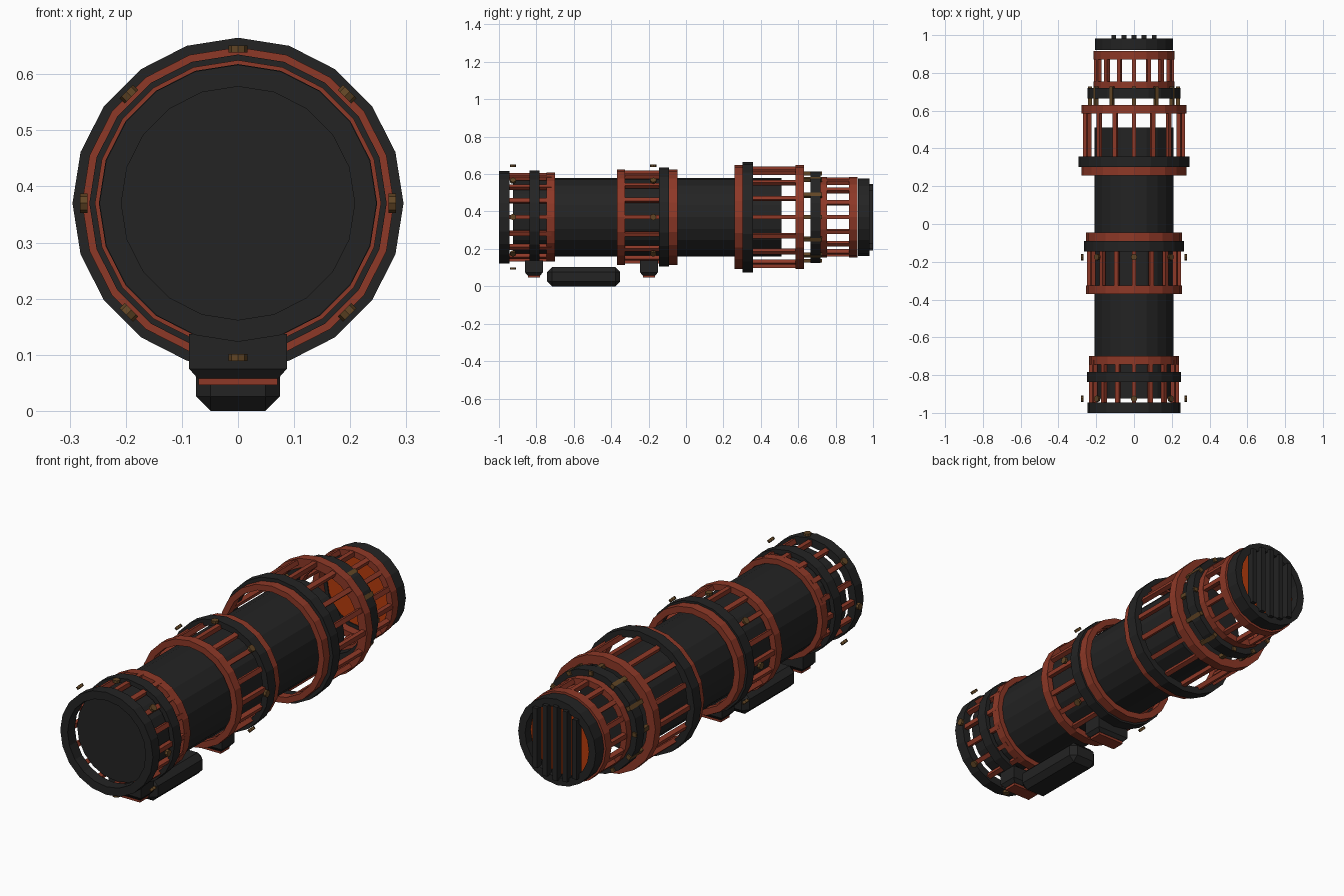
import bpy, bmesh, math
from mathutils import Matrix, Vector

if "Cube" in bpy.data.objects:
    bpy.data.objects.remove(bpy.data.objects["Cube"])

CZ = 0.37   # height of the barrel axis


def mat(name, rgb):
    m = bpy.data.materials.new(name)
    m.diffuse_color = (*rgb, 1)
    m.use_nodes = True
    m.node_tree.nodes["Principled BSDF"].inputs["Base Color"].default_value = m.diffuse_color
    return m


DARK = mat("charcoal metal", (0.017, 0.017, 0.017))
RED = mat("rust red", (0.27, 0.04, 0.02))
BRASS = mat("dark brass", (0.12, 0.06, 0.018))
GLOW = mat("ember orange", (0.47, 0.045, 0.004))


def finish(name, bm, material):
    bmesh.ops.recalc_face_normals(bm, faces=bm.faces)
    me = bpy.data.meshes.new(name)
    bm.to_mesh(me)
    bm.free()
    me.materials.append(material)
    ob = bpy.data.objects.new(name, me)
    bpy.context.collection.objects.link(ob)
    return ob


def lathe(name, material, y0, y1, r, inner=0, n=20):
    """Disc (inner=0) or hollow ring around the barrel axis."""
    bm = bmesh.new()

    def loop(rad, y):
        return [bm.verts.new((rad * math.sin(2 * math.pi * i / n), y,
                              CZ + rad * math.cos(2 * math.pi * i / n))) for i in range(n)]
    a, b = loop(r, y0), loop(r, y1)
    loops = [a, b]
    if inner:
        loops += [loop(inner, y1), loop(inner, y0), a]
    else:
        bm.faces.new(a)
        bm.faces.new(b)
    for p, q in zip(loops, loops[1:]):
        for i in range(n):
            j = (i + 1) % n
            bm.faces.new((p[i], p[j], q[j], q[i]))
    return finish(name, bm, material)


def add_box(bm, lo, hi, matrix=Matrix()):
    lo, hi = Vector(lo), Vector(hi)
    m = matrix @ Matrix.Translation((lo + hi) / 2) @ Matrix.Diagonal((*(hi - lo), 1))
    return bmesh.ops.create_cube(bm, size=1, matrix=m)["verts"]


def around(i, n):
    return Matrix.Translation((0, 0, CZ)) @ Matrix.Rotation(2 * math.pi * i / n, 4, 'Y')


def bars(name, material, y0, y1, r, w=0.022, n=16):
    """Ring of square bars running along the barrel."""
    bm = bmesh.new()
    for i in range(n):
        add_box(bm, (-w / 2, y0, r - w / 2), (w / 2, y1, r + w / 2), around(i, n))
    return finish(name, bm, material)


def bolts(name, y):
    """Eight round bolts facing outwards."""
    bm = bmesh.new()
    for i in range(8):
        bmesh.ops.create_cone(bm, cap_ends=True, segments=8, radius1=0.017, radius2=0.017,
                              depth=0.013,
                              matrix=around(i, 8) @ Matrix.Translation((0, y, 0.275)))
    return finish(name, bm, BRASS)


# barrel
lathe("barrel", DARK, -0.925, 0.51, 0.21)

# front cage
lathe("front_flange", DARK, -1.0, -0.945, 0.247, 0.208)
bars("front_cage_bars", RED, -0.95, -0.72, 0.226)
lathe("front_band", DARK, -0.837, -0.783, 0.248, 0.225)
lathe("front_cage_ring", RED, -0.745, -0.70, 0.238, 0.212)
bolts("front_bolts", -0.925)

# middle cage
lathe("middle_cage_front_ring", RED, -0.37, -0.325, 0.255, 0.225)
bars("middle_cage_bars", RED, -0.33, -0.08, 0.237)
lathe("middle_band", DARK, -0.145, -0.09, 0.265, 0.235)
lathe("middle_cage_rear_ring", RED, -0.09, -0.045, 0.255, 0.225)
bolts("middle_bolts", -0.175)

# large rear cage
lathe("large_cage_front_ring", RED, 0.258, 0.302, 0.278, 0.25)
lathe("large_band", DARK, 0.302, 0.357, 0.295, 0.26)
bars("large_cage_bars", RED, 0.30, 0.60, 0.26)
lathe("large_cage_rear_ring", RED, 0.585, 0.63, 0.278, 0.235)

# posts joining the large cage to the tail
bars("tail_posts", BRASS, 0.62, 0.728, 0.233, 0.02, 12)
lathe("tail_band", DARK, 0.665, 0.72, 0.245, 0.20)

# tail cage
lathe("tail_cage_front_ring", RED, 0.72, 0.755, 0.215, 0.185)
bars("tail_cage_bars", RED, 0.74, 0.89, 0.201)
lathe("tail_cage_rear_ring", RED, 0.872, 0.916, 0.215, 0.185)
lathe("exhaust_ring", DARK, 0.92, 0.982, 0.207, 0.17)
lathe("glow_disc", GLOW, 0.925, 0.94, 0.19)

# exhaust slats, cut to the round opening
bm = bmesh.new()
for i in range(-2, 3):
    x = i * 0.053
    h = math.sqrt(0.178 ** 2 - x * x)
    add_box(bm, (x - 0.012, 0.965, CZ - h), (x + 0.012, 1.0, CZ + h))
finish("exhaust_slats", bm, DARK)

# mounting blocks with red foot plates
for label, y in (("front", -0.813), ("rear", -0.198)):
    bm = bmesh.new()
    add_box(bm, (-0.087, y - 0.048, 0.075), (0.087, y + 0.048, 0.137))
    for v in add_box(bm, (-0.087, y - 0.048, 0.058), (0.087, y + 0.048, 0.075)):
        if v.co.z < 0.06:
            v.co.x *= 0.83
            v.co.y = y + (v.co.y - y) * 0.72
    finish(label + "_mount_block", bm, DARK)
    bm = bmesh.new()
    add_box(bm, (-0.07, y - 0.033, 0.046), (0.07, y + 0.033, 0.058))
    finish(label + "_mount_plate", bm, RED)

# chamfered box slung underneath
bm = bmesh.new()
add_box(bm, (-0.075, -0.742, 0), (0.075, -0.352, 0.103))
bmesh.ops.bevel(bm, geom=bm.edges[:], offset=0.026, segments=1, affect='EDGES')
finish("under_box", bm, DARK)
